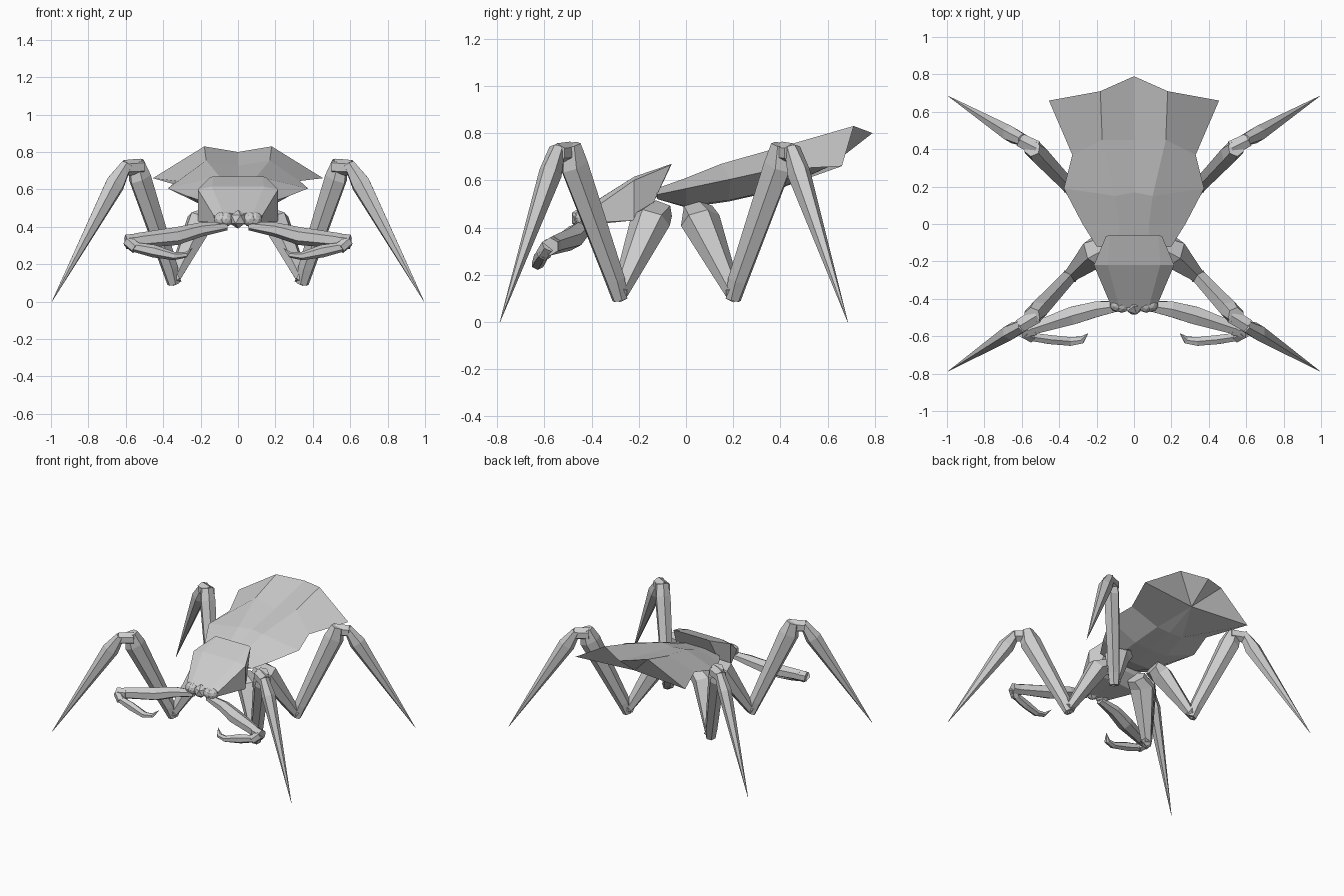
import bpy, bmesh, math
from mathutils import Vector

if "Cube" in bpy.data.objects:
    bpy.data.objects.remove(bpy.data.objects["Cube"])


def make(name, rings):
    """Skin a list of equal-length closed rings, capping both ends."""
    bm = bmesh.new()
    loops = [[bm.verts.new(p) for p in r] for r in rings]
    n = len(loops[0])
    for a, b in zip(loops, loops[1:]):
        for i in range(n):
            j = (i + 1) % n
            bm.faces.new((a[i], a[j], b[j], b[i]))
    bm.faces.new(loops[0])
    bm.faces.new(loops[-1])
    bmesh.ops.remove_doubles(bm, verts=bm.verts, dist=0.0005)
    bmesh.ops.recalc_face_normals(bm, faces=bm.faces)
    me = bpy.data.meshes.new(name)
    bm.to_mesh(me)
    bm.free()
    ob = bpy.data.objects.new(name, me)
    bpy.context.collection.objects.link(ob)
    return ob


def shell(name, halves):
    """Loft symmetric sections; each half runs top centre to bottom centre."""
    return make(name, [list(h) + [(-x, y, z) for x, y, z in reversed(h[1:-1])] for h in halves])


def limb(name, stations, sides=6):
    """Tapered mirrored limb; station = (point, radius in bend plane, side radius)."""
    pts = [Vector(s[0]) for s in stations]
    rings = []
    for i, (p, ra, rb) in enumerate(stations):
        d = (pts[min(i + 1, len(pts) - 1)] - pts[max(i - 1, 0)]).normalized()
        side = d.cross(Vector((0, 0, 1))).normalized()
        up = side.cross(d)
        angles = [2 * math.pi * k / sides for k in range(sides)]
        rings.append([pts[i] + up * ra * math.cos(a) + side * rb * math.sin(a) for a in angles])
    make(name, rings).modifiers.new("Mirror", 'MIRROR')


# Abdomen: faceted shield with flared rear corners, closing to a keel point
keel = (0, .61, .66)
shell("abdomen", [
    [(0, -.14, .56), (.08, -.14, .56), (.20, -.12, .54), (.12, -.12, .52), (0, -.12, .52)],
    [(0, .00, .61), (.08, .00, .61), (.275, .00, .565), (.14, .00, .49), (0, .00, .485)],
    [(0, .17, .67), (.10, .15, .67), (.375, .19, .605), (.14, .18, .515), (0, .18, .51)],
    [(0, .45, .725), (.17, .45, .755), (.33, .37, .645), (.11, .38, .56), (0, .38, .555)],
    [(0, .79, .80), (.18, .71, .83), (.455, .66, .66), keel, keel],
    [keel] * 5,
])

# Head: angular shell raised at the back
shell("head", [
    [(0, -.06, .67), (.13, -.06, .67), (.15, -.065, .665), (.17, -.14, .50), (0, -.14, .50)],
    [(0, -.22, .615), (.14, -.22, .615), (.215, -.22, .60), (.215, -.22, .43), (0, -.22, .44)],
    [(0, -.45, .47), (.08, -.44, .475), (.13, -.42, .46), (.12, -.41, .42), (0, -.42, .41)],
])

# Eyes and mouth: small low-poly bumps
for name, x, y, z, r in [("eye", .09, -.43, .44, .04), ("eye", .065, -.435, .44, .04),
                         ("eye", -.09, -.43, .44, .04), ("eye", -.065, -.435, .44, .04),
                         ("mouth", 0, -.44, .44, .05)]:
    bpy.ops.mesh.primitive_ico_sphere_add(subdivisions=2 if name == "eye" else 1,
                                          radius=r, location=(x, y, z))
    bpy.context.object.name = name

# Walking legs: hip, ankle, thigh, knee and pointed shin for each pair
LEGS = {
    "front": [(.12, -.12, .47), (.20, -.15, .43), (.345, -.28, .12), (.54, -.49, .71),
              (.61, -.545, .715), (.995, -.788, 0)],
    "back": [(.12, .05, .47), (.20, .06, .43), (.345, .20, .12), (.54, .405, .71),
             (.61, .45, .715), (.995, .685, 0)],
}
for tag, joints in LEGS.items():
    root, hip, low, knee, out, tip = [Vector(j) for j in joints]
    limb(tag + "_hip", [(root, .05, .07), (hip, .075, .09), (low, .033, .037)])
    limb(tag + "_ankle", [(low + Vector((-.025, 0, .02)), .036, .036),
                          (low + Vector((.02, 0, -.005)), .036, .036)])
    limb(tag + "_thigh", [(low + Vector((0, 0, -.025)), .032, .035),
                          (low.lerp(knee, .1), .046, .044),
                          (low.lerp(knee, .92), .072, .056), (knee + Vector((.005, 0, .04)), .045, .045)])
    limb(tag + "_knee", [(knee + Vector((-.02, 0, .01)), .044, .046), (out, .042, .042)])
    limb(tag + "_shin", [(out + Vector((-.015, 0, .02)), .03, .035),
                         (out.lerp(tip, .12), .057, .046), (tip, .001, .001)])

# Grasping arms with elbow and inward hooked claw
limb("arm_upper", [((.06, -.435, .405), .024, .028), ((.20, -.455, .385), .038, .048),
                   ((.33, -.49, .35), .048, .055), ((.55, -.562, .325), .04, .036)])
limb("arm_elbow", [((.53, -.56, .325), .04, .04), ((.60, -.575, .32), .038, .038)])
limb("arm_wrist", [((.59, -.58, .325), .033, .033), ((.545, -.605, .285), .032, .032)])
limb("claw", [((.57, -.60, .295), .025, .025), ((.45, -.618, .27), .034, .028),
              ((.34, -.628, .243), .022, .027), ((.28, -.62, .25), .015, .022),
              ((.245, -.585, .285), .001, .001)])
